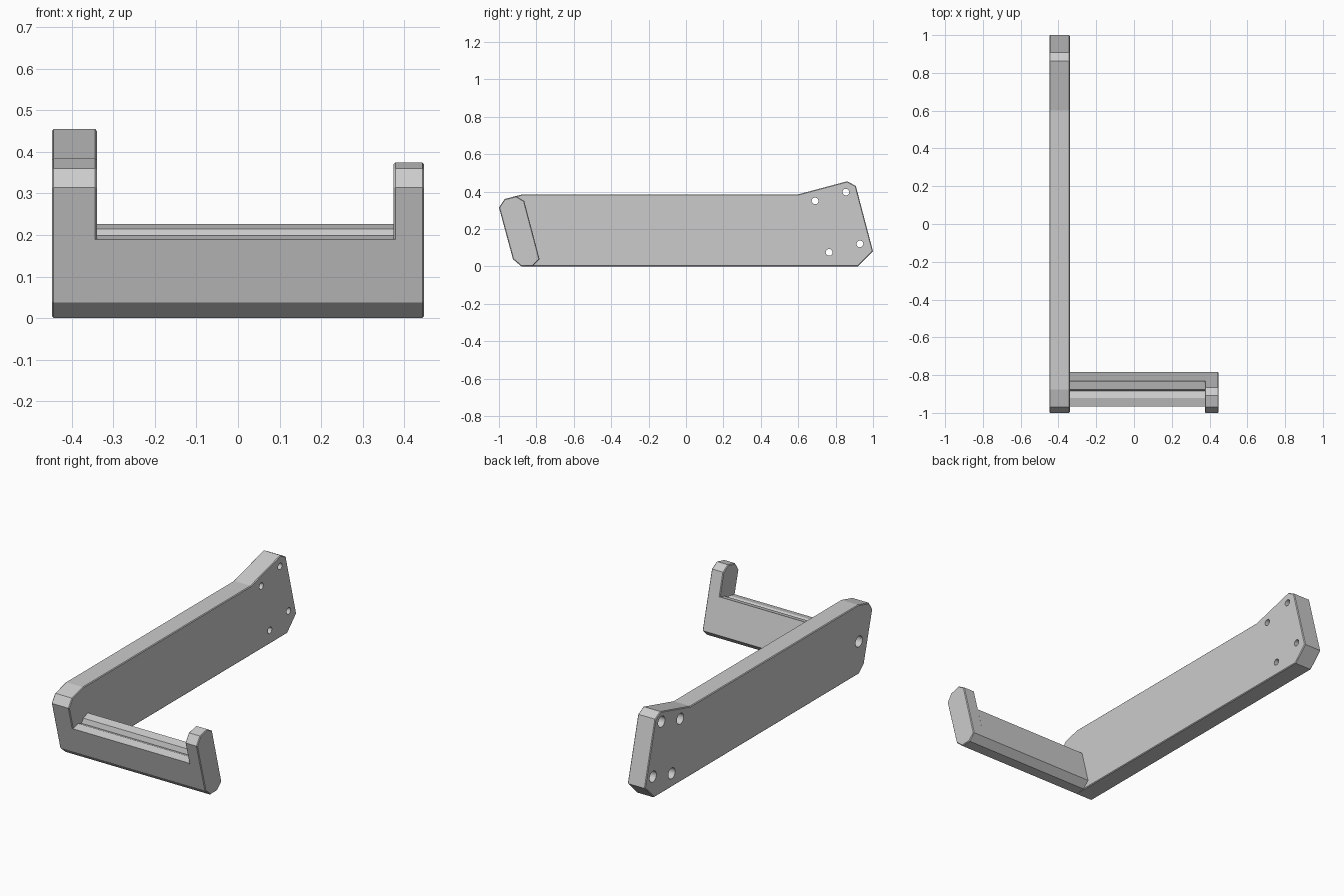
import bpy, bmesh, math

if "Cube" in bpy.data.objects:
    bpy.data.objects.remove(bpy.data.objects["Cube"])

grey = bpy.data.materials.new("plain grey")
grey.diffuse_color = (0.6, 0.6, 0.6, 1)
grey.use_nodes = True
grey.node_tree.nodes["Principled BSDF"].inputs["Base Color"].default_value = grey.diffuse_color


def finish(bm, name):
    bmesh.ops.recalc_face_normals(bm, faces=bm.faces)
    mesh = bpy.data.meshes.new(name)
    bm.to_mesh(mesh)
    bm.free()
    mesh.materials.append(grey)
    obj = bpy.data.objects.new(name, mesh)
    bpy.context.collection.objects.link(obj)
    return obj


def prism(name, profile, x0, x1, bevel=0.0):
    """Extrude a (y, z) profile along x, with optional fine chamfers on both rims."""
    bm = bmesh.new()
    face = bm.faces.new([bm.verts.new((x0, y, z)) for y, z in profile])
    new = bmesh.ops.extrude_face_region(bm, geom=[face])["geom"]
    bmesh.ops.translate(bm, vec=(x1 - x0, 0, 0),
                        verts=[v for v in new if isinstance(v, bmesh.types.BMVert)])
    if bevel:
        rims = [e for e in bm.edges if abs(e.verts[0].co.x - e.verts[1].co.x) < 1e-5]
        bmesh.ops.bevel(bm, geom=rims, offset=bevel, segments=1, affect='EDGES')
    return finish(bm, name)


RIM = 0.004
X_LEFT, X_INNER, X_STOP, X_RIGHT = -0.448, -0.34, 0.375, 0.448

# Long mounting arm with a raised rear end
arm = prism("mounting_arm", [
    (-0.88, 0), (0.92, 0), (1, 0.08), (0.908, 0.43), (0.862, 0.455), (0.6, 0.385),
    (-0.875, 0.385), (-0.97, 0.36), (-1, 0.315), (-0.925, 0.038)], X_LEFT, X_INNER, RIM)

# Leaning lower outline shared by the crossbar and the end stop
foot = [(-0.925, 0.038), (-0.88, 0), (-0.82, 0.002), (-0.783, 0.038)]

# Upright stop at the free end
prism("end_stop", foot + [(-0.865, 0.35), (-0.908, 0.375), (-0.97, 0.36), (-1, 0.315)],
      X_STOP, X_RIGHT, RIM)

# Crossbar with a lengthwise groove in its top
prism("crossbar", foot + [(-0.832, 0.226), (-0.876, 0.214), (-0.884, 0.187),
                          (-0.92, 0.2), (-0.966, 0.189)],
      X_INNER - RIM, X_STOP + RIM)

# Stepped screw holes: wide recess on the outer side, narrow bore through
bm = bmesh.new()
N = 24
for cy, cz in [(0.69, 0.35), (0.855, 0.397), (0.765, 0.075), (0.93, 0.12), (-0.88, 0.18)]:
    rings = []
    for x, r in [(-0.5, 0.03), (-0.39, 0.03), (-0.39, 0.018), (-0.3, 0.018)]:
        rings.append([bm.verts.new((x, cy + r * math.cos(i * math.tau / N),
                                    cz + r * math.sin(i * math.tau / N))) for i in range(N)])
    for a, b in zip(rings, rings[1:]):
        for i in range(N):
            j = (i + 1) % N
            bm.faces.new((a[i], a[j], b[j], b[i]))
    bm.faces.new(rings[0])
    bm.faces.new(rings[-1])
cutter = finish(bm, "screw_hole_cutter")
cutter.hide_render = True
cutter.display_type = 'WIRE'

cut = arm.modifiers.new("screw_holes", 'BOOLEAN')
cut.operation = 'DIFFERENCE'
cut.solver = 'EXACT'
cut.object = cutter
